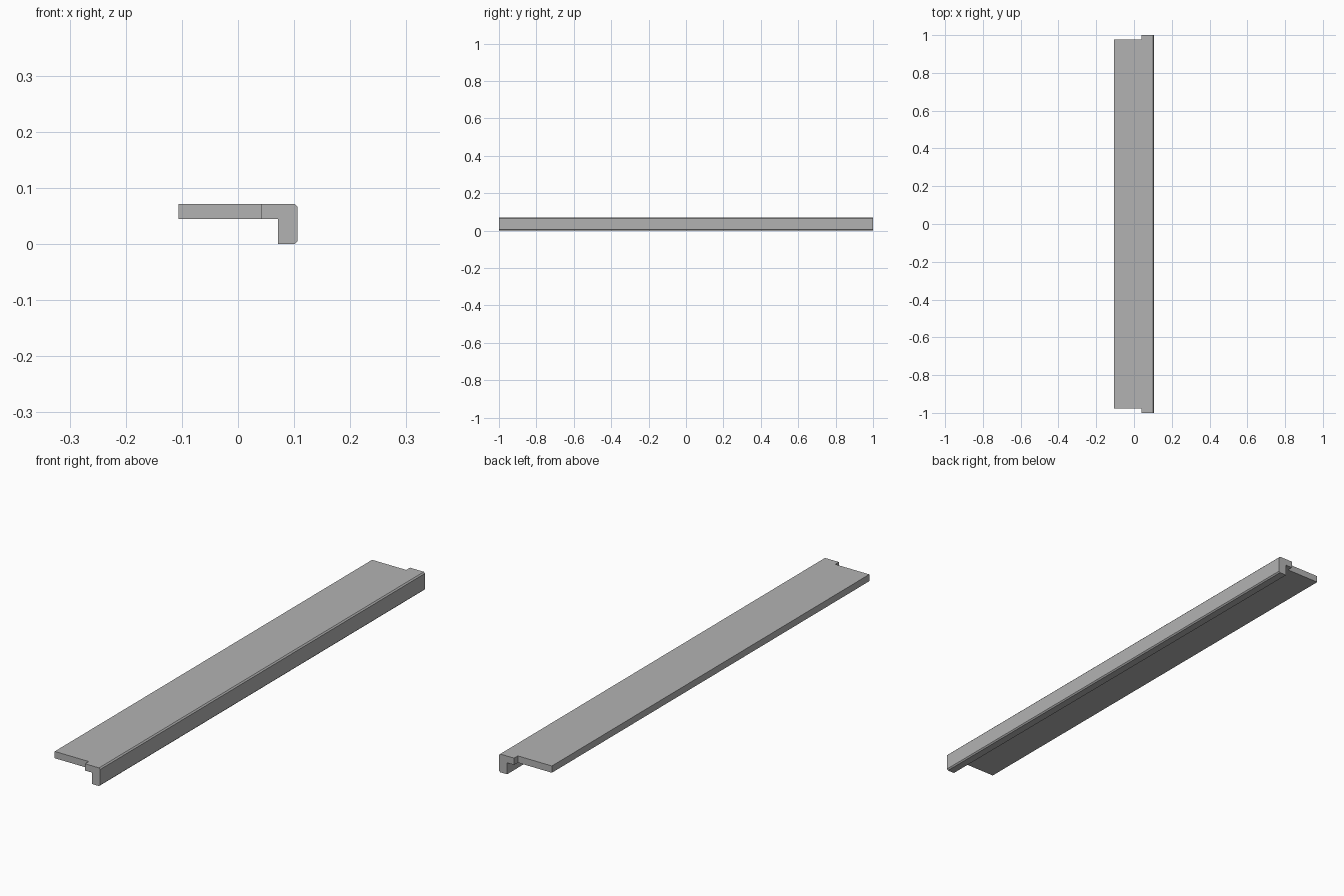
import bpy
import bmesh
from mathutils import Vector

default = bpy.data.objects.get("Cube")
if default:
    bpy.data.objects.remove(default, do_unlink=True)

# Main dimensions
HALF_W, TOP, UNDER = 0.106, 0.071, 0.0445
NOTCH_X, LIP_X, CHAMFER = 0.041, 0.071, 0.005
SLAB_END, NOSE_END = 0.977, 1.0

# Flat grey finish
grey = bpy.data.materials.new("plain grey")
grey.use_nodes = True
colour = (0.45, 0.45, 0.45, 1)
grey.diffuse_color = colour
grey.node_tree.nodes["Principled BSDF"].inputs["Base Color"].default_value = colour

bm = bmesh.new()


def section(points):
    return bm.faces.new([bm.verts.new((x, -SLAB_END, z)) for x, z in points])


# Cross-section: flat tread plus the nosing with its hanging lip
section([(-HALF_W, UNDER), (NOTCH_X, UNDER), (NOTCH_X, TOP), (-HALF_W, TOP)])
section([(NOTCH_X, UNDER), (LIP_X, UNDER), (LIP_X, 0), (HALF_W - CHAMFER, 0),
         (HALF_W, CHAMFER), (HALF_W, TOP - CHAMFER),
         (HALF_W - CHAMFER, TOP), (NOTCH_X, TOP)])
bmesh.ops.remove_doubles(bm, verts=bm.verts[:], dist=1e-5)

# Run the section along the tread
run = bmesh.ops.extrude_face_region(bm, geom=bm.faces[:])
bmesh.ops.translate(bm, vec=(0, 2 * SLAB_END, 0),
                    verts=[g for g in run["geom"] if isinstance(g, bmesh.types.BMVert)])
bmesh.ops.recalc_face_normals(bm, faces=bm.faces[:])

# Lengthen only the nosing past both tread ends
for side in (-1, 1):
    end = [f for f in bm.faces if len(f.verts) == 8
           and all(abs(v.co.y - side * SLAB_END) < 1e-4 for v in f.verts)]
    grown = bmesh.ops.extrude_face_region(bm, geom=end)
    bmesh.ops.translate(bm, vec=Vector((0, side * (NOSE_END - SLAB_END), 0)),
                        verts=[g for g in grown["geom"] if isinstance(g, bmesh.types.BMVert)])

# Merge coplanar faces into clean flat surfaces
bmesh.ops.recalc_face_normals(bm, faces=bm.faces[:])
bmesh.ops.dissolve_limit(bm, angle_limit=0.01, verts=bm.verts[:], edges=bm.edges[:])

mesh = bpy.data.meshes.new("stair_nosing")
bm.to_mesh(mesh)
bm.free()
mesh.materials.append(grey)
bpy.context.collection.objects.link(bpy.data.objects.new("stair_nosing", mesh))
